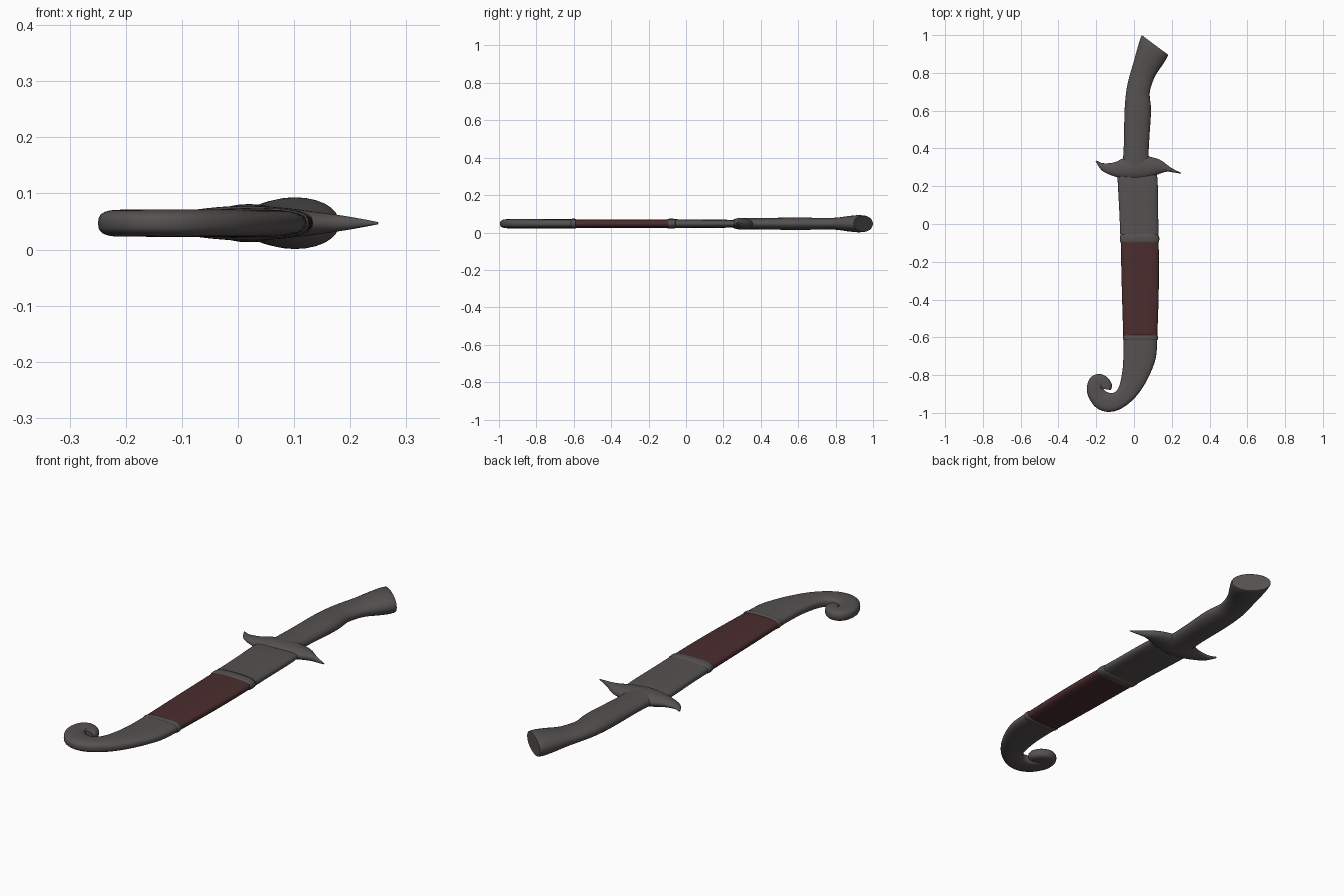
import bpy, bmesh, math
from mathutils import Vector

ZC = 0.047  # mid plane height


def material(name, rgb):
    m = bpy.data.materials.new(name)
    m.diffuse_color = (*rgb, 1)
    return m


GREY = material("dark_steel", (0.09, 0.083, 0.08))
RED = material("dark_red_leather", (0.07, 0.026, 0.027))


def smooth_path(st, sub):
    """Catmull-Rom interpolation of the stations."""
    out = []
    n = len(st)
    for i in range(n - 1):
        p0, p1, p2, p3 = st[max(i - 1, 0)], st[i], st[i + 1], st[min(i + 2, n - 1)]
        for k in range(sub):
            t = k / sub
            out.append([0.5 * (2 * b + (c - a) * t + (2 * a - 5 * b + 4 * c - d) * t * t
                               + (3 * b - a - 3 * c + d) * t ** 3)
                        for a, b, c, d in zip(p0, p1, p2, p3)])
    out.append(list(st[-1]))
    return out


def loft(name, stations, mat, power=2.0, sub=4, sides=28):
    """Stations are (left x, left y, right x, right y, half thickness)."""
    bm = bmesh.new()
    rings = []
    for lx, ly, rx, ry, h in smooth_path(stations, sub):
        mid = Vector(((lx + rx) / 2, (ly + ry) / 2, ZC))
        half = Vector(((rx - lx) / 2, (ry - ly) / 2, 0))
        ring = []
        for i in range(sides):
            a = 2 * math.pi * i / sides
            c, s = math.cos(a), math.sin(a)
            u = math.copysign(abs(c) ** (2 / power), c)
            v = math.copysign(abs(s) ** (2 / power), s)
            ring.append(bm.verts.new(mid + half * u + Vector((0, 0, h * v))))
        rings.append(ring)
    for a, b in zip(rings, rings[1:]):
        for i in range(sides):
            j = (i + 1) % sides
            bm.faces.new((a[i], a[j], b[j], b[i]))
    bm.faces.new(rings[0])
    bm.faces.new(rings[-1])
    bmesh.ops.recalc_face_normals(bm, faces=bm.faces)
    me = bpy.data.meshes.new(name)
    bm.to_mesh(me)
    bm.free()
    me.materials.append(mat)
    ob = bpy.data.objects.new(name, me)
    bpy.context.collection.objects.link(ob)
    bpy.context.view_layer.objects.active = ob
    ob.select_set(True)
    bpy.ops.object.shade_smooth_by_angle(angle=math.radians(40))
    ob.select_set(False)
    return ob


# Grip with flared, slanted pommel
loft("grip", [
    (-.065, .29, .09, .29, .030), (-.057, .36, .078, .36, .030),
    (-.053, .45, .081, .45, .031), (-.050, .60, .090, .60, .034),
    (-.040, .71, .083, .69, .031), (-.022, .79, .098, .75, .031),
    (-.004, .85, .116, .79, .034), (.015, .92, .146, .835, .042),
    (.030, .97, .170, .872, .046), (.040, .997, .180, .893, .044),
    (.044, .998, .179, .897, .041)], GREY, 2.1)

# S-shaped cross guard (stations run from left tip to right tip)
loft("cross_guard", [
    (-.203, .332, -.197, .336, .003), (-.170, .283, -.165, .322, .010),
    (-.110, .254, -.105, .326, .019), (-.055, .239, -.050, .350, .027),
    (.010, .233, .012, .358, .031), (.075, .243, .072, .358, .028),
    (.130, .264, .137, .340, .021), (.175, .277, .190, .302, .014),
    (.215, .272, .222, .284, .008), (.249, .266, .250, .271, .002)], GREY, 2.0)

# Upper scabbard fitting
loft("scabbard_throat", [
    (-.088, .26, .122, .26, .018), (-.085, .20, .126, .20, .022),
    (-.077, .05, .128, .05, .023), (-.073, -.055, .130, -.055, .024)], GREY, 2.8)

# Leather body
loft("scabbard_leather", [
    (-.071, -.06, .129, -.06, .0235), (-.068, -.2, .132, -.2, .0235),
    (-.063, -.4, .130, -.4, .0235), (-.056, -.62, .122, -.62, .0235)], RED, 2.8)


# Raised lips where fittings meet the leather
def lip(name, y, x0, x1, w):
    loft(name, [(x0 + .006, y + w, x1 - .006, y + w, .023), (x0 - .001, y + w * .6, x1 + .001, y + w * .6, .0265),
                (x0 - .001, y - w * .6, x1 + .001, y - w * .6, .0265),
                (x0 + .006, y - w, x1 - .006, y - w, .023)], GREY, 2.8, sub=3)


lip("upper_lip", -.078, -.073, .132, .022)
lip("lower_lip", -.602, -.057, .125, .014)

# Lower fitting bending into a curled tip (inner edge, outer edge)
loft("scabbard_curl", [
    (-.056, -.60, .123, -.605, .0245), (-.056, -.69, .114, -.715, .0245),
    (-.061, -.775, .067, -.83, .0245), (-.079, -.86, .003, -.922, .0245),
    (-.105, -.892, -.075, -.981, .0245), (-.135, -.893, -.145, -.994, .0245),
    (-.157, -.880, -.205, -.968, .024), (-.165, -.865, -.245, -.905, .024),
    (-.163, -.858, -.246, -.845, .024), (-.165, -.862, -.222, -.806, .024),
    (-.170, -.868, -.180, -.794, .024), (-.178, -.872, -.140, -.813, .024),
    (-.180, -.873, -.117, -.850, .023), (-.178, -.870, -.122, -.880, .021)],
    GREY, 2.8, sub=5)
